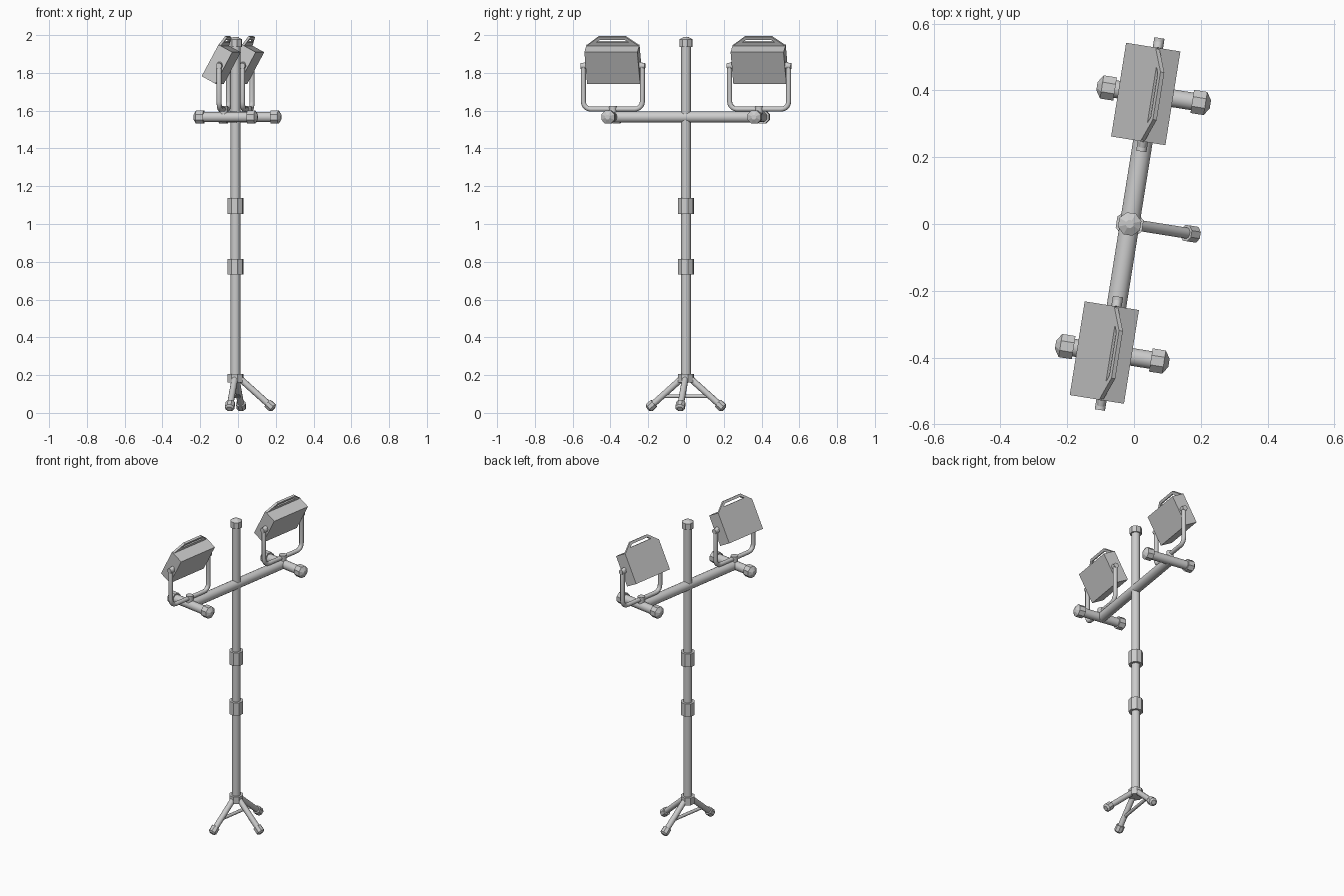
import bpy, bmesh, math
from mathutils import Vector, Matrix

if "Cube" in bpy.data.objects:
    bpy.data.objects.remove(bpy.data.objects["Cube"])

# Whole stand is turned slightly about its pole
PLACE = Matrix.Translation((-0.013, 0, 0)) @ Matrix.Rotation(math.radians(-9.1), 4, 'Z')
BAR_Z, ARM = 1.566, 0.392


def finish(name, bm, smooth=False):
    bmesh.ops.recalc_face_normals(bm, faces=bm.faces)
    bm.transform(PLACE)
    me = bpy.data.meshes.new(name)
    bm.to_mesh(me)
    bm.free()
    ob = bpy.data.objects.new(name, me)
    bpy.context.collection.objects.link(ob)
    if smooth:
        bpy.ops.object.select_all(action='DESELECT')
        ob.select_set(True)
        bpy.context.view_layer.objects.active = ob
        bpy.ops.object.shade_smooth_by_angle(angle=math.radians(40))
    return ob


def lathe(name, start, axis, profile, n=8, smooth=False):
    """Turn (distance, radius) pairs around an axis."""
    q = Vector(axis).to_track_quat('Z', 'Y')
    bm = bmesh.new()
    rings = []
    for d, r in profile:
        rings.append([bm.verts.new(Vector(start) + q @ Vector((
            r * math.cos(math.tau * (i + .5) / n), r * math.sin(math.tau * (i + .5) / n), d)))
            for i in range(n)])
    for a, b in zip(rings, rings[1:]):
        for i in range(n):
            j = (i + 1) % n
            bm.faces.new((a[i], a[j], b[j], b[i]))
    bm.faces.new(rings[0])
    bm.faces.new(rings[-1])
    return finish(name, bm, smooth)


def tube(name, a, b, r, n=16):
    d = Vector(b) - Vector(a)
    return lathe(name, a, d, [(0, r), (d.length, r)], n, True)


def cap(name, start, axis, r=0.038, length=0.04, tip=0.015):
    return lathe(name, start, axis, [(0, r), (length, r), (length + tip, r * .35)])


def sweep(name, pts, r, n=10):
    """Round tube along a bent path lying in the plane x = constant."""
    pts = [Vector(p) for p in pts]
    bm = bmesh.new()
    rings = []
    for i, p in enumerate(pts):
        t = (pts[min(i + 1, len(pts) - 1)] - pts[max(i - 1, 0)]).normalized()
        x = Vector((1, 0, 0))
        s = t.cross(x)
        rings.append([bm.verts.new(p + r * (x * math.cos(math.tau * k / n) + s * math.sin(math.tau * k / n)))
                      for k in range(n)])
    for a, b in zip(rings, rings[1:]):
        for k in range(n):
            j = (k + 1) % n
            bm.faces.new((a[k], a[j], b[j], b[k]))
    bm.faces.new(rings[0])
    bm.faces.new(rings[-1])
    return finish(name, bm, True)


# Pole, collars and top cap
tube("pole", (0, 0, 0.165), (0, 0, 1.95), 0.026)
for name, z0, z1 in (("base_collar", .16, .206), ("lower_collar", .733, .815), ("upper_collar", 1.053, 1.138)):
    lathe(name, (0, 0, z0), (0, 0, 1), [(0, .043), (z1 - z0, .043)])
cap("pole_cap", (0, 0, 1.937), (0, 0, 1), 0.036, 0.04, 0.013)

# Three legs with feet, and the brace between two of them
for i, (u, v) in enumerate(((1, 0), (0, 1), (0, -1))):
    a = Vector((.02 * u, .02 * v, .185))
    b = Vector((.205 * u, .205 * v, .021))
    d = (b - a).normalized()
    tube(f"leg_{i}", a, b - d * .01, 0.017, 12)
    lathe(f"foot_{i}", b - d * .045, d, [(0, .026), (.036, .026), (.045, .015)])
tube("leg_brace", (0, -.13, .088), (0, .13, .088), 0.010, 10)

# Cross bar
tube("cross_bar", (0, -ARM, BAR_Z), (0, ARM, BAR_Z), 0.030)


def lamp(side, v):
    # Short bar across the arm end, with caps
    tube(f"{side}_end_bar", (-.13, v, BAR_Z), (.15, v, BAR_Z), 0.027)
    for s in (-1, 1):
        cap(f"{side}_end_cap_{s}", (.01 + s * .117, v, BAR_Z), (s, 0, 0))

    # U-shaped yoke with rounded corners and its mounting stud
    hw, zb, zt, c = .158, 1.608, 1.842, .04
    half = [(hw - .018, zt + .004), (hw - .005, zt + .001), (hw, zt - .014)]
    half += [(hw - c + c * math.cos(a), zb + c - c * math.sin(a))
             for a in (math.pi / 2 * k / 5 for k in range(6))]
    path = half + [(-y, z) for y, z in reversed(half)]
    sweep(f"{side}_yoke", [(0, v + y, z) for y, z in path], 0.0135)
    tube(f"{side}_yoke_stud", (0, v, BAR_Z), (0, v, 1.625), 0.022, 12)
    for s in (-1, 1):
        tube(f"{side}_pivot_bolt_{s}", (0, v + s * .125, zt - .005), (0, v + s * .172, zt - .005), 0.016, 12)

    # Tilted lamp housing
    tilt = Matrix.Translation((-.014, v, 1.846)) @ Matrix.Rotation(math.radians(28.5), 4, 'Y')
    w, l, h = .084, .284, .19
    bm = bmesh.new()
    bmesh.ops.create_cube(bm, size=1, matrix=Matrix.Diagonal((w, l, h, 1)))
    bm.transform(tilt)
    finish(f"{side}_lamp_housing", bm)

    # Carry handle: trapezoid plate with a slot, flush with the back
    outer = [(-.138, 0), (.138, 0), (.072, .052), (-.072, .052)]
    inner = [(-.086, .021), (.086, .021), (.066, .036), (-.066, .036)]
    bm = bmesh.new()
    lay = [[[bm.verts.new((x, y, h / 2 + z)) for y, z in loop] for loop in (outer, inner)]
           for x in (-w / 2, -w / 2 + .013)]
    for i in range(4):
        j = (i + 1) % 4
        for o, n in lay:
            bm.faces.new((o[i], o[j], n[j], n[i]))
        for k in (0, 1):
            bm.faces.new((lay[0][k][i], lay[0][k][j], lay[1][k][j], lay[1][k][i]))
    bm.transform(tilt)
    finish(f"{side}_lamp_handle", bm)


lamp("near", -ARM)
lamp("far", ARM)
